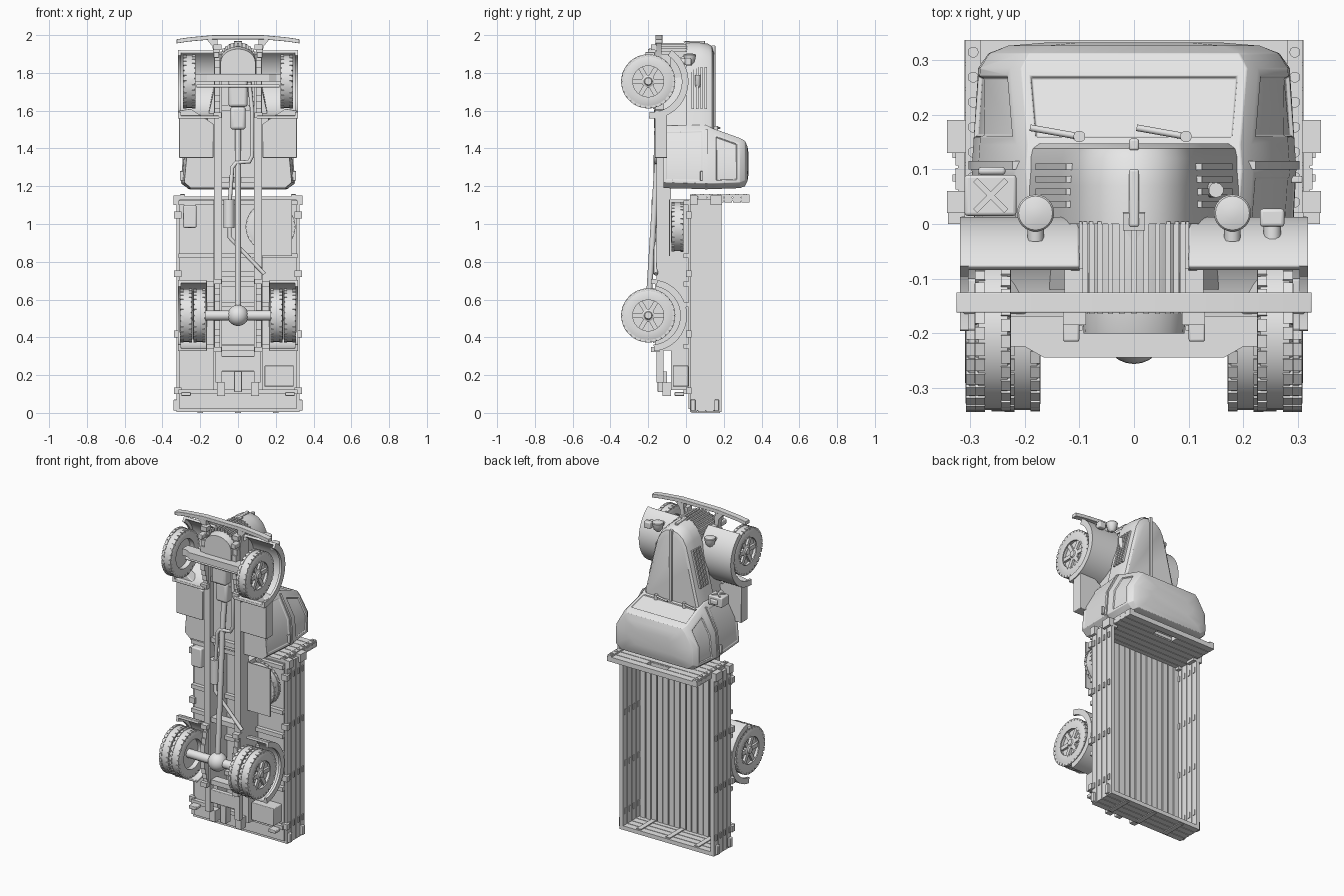
import bpy, bmesh
from math import sin, cos, pi, radians
from mathutils import Matrix

if "Cube" in bpy.data.objects:
    bpy.data.objects.remove(bpy.data.objects["Cube"])

grey = bpy.data.materials.new("plain grey")
grey.use_nodes = True
grey.diffuse_color = (0.8, 0.8, 0.8, 1)
grey.node_tree.nodes["Principled BSDF"].inputs["Base Color"].default_value = (0.8, 0.8, 0.8, 1)


def finish(name, bm, mirror=False, bevel=0, smooth=True):
    bmesh.ops.recalc_face_normals(bm, faces=bm.faces[:])
    mesh = bpy.data.meshes.new(name)
    bm.to_mesh(mesh)
    bm.free()
    ob = bpy.data.objects.new(name, mesh)
    bpy.context.collection.objects.link(ob)
    mesh.materials.append(grey)
    if bevel:
        mod = ob.modifiers.new("bevel", "BEVEL")
        mod.width, mod.segments, mod.limit_method = bevel, 3, "ANGLE"
    if mirror:
        ob.modifiers.new("mirror", "MIRROR").use_mirror_merge = False
    if smooth:
        bpy.ops.object.select_all(action="DESELECT")
        ob.select_set(True)
        bpy.context.view_layer.objects.active = ob
        bpy.ops.object.shade_smooth_by_angle(angle=radians(35))
    return ob


def add_box(bm, x0, x1, y0, y1, z0, z1, turn=Matrix()):
    place = Matrix.Translation(((x0 + x1) / 2, (y0 + y1) / 2, (z0 + z1) / 2))
    size = Matrix.Diagonal((x1 - x0, y1 - y0, z1 - z0, 1))
    bmesh.ops.create_cube(bm, size=1, matrix=turn @ place @ size)


def boxes(name, bounds, mirror=False, bevel=0):
    bm = bmesh.new()
    for b in bounds:
        add_box(bm, *b)
    return finish(name, bm, mirror, bevel, smooth=bevel > 0)


def skin(bm, rings, caps=True):
    loops = [[bm.verts.new(p) for p in ring] for ring in rings]
    n = len(loops[0])
    for a, b in zip(loops, loops[1:]):
        for i in range(n):
            bm.faces.new((a[i], a[(i + 1) % n], b[(i + 1) % n], b[i]))
    if caps:
        bm.faces.new(loops[0])
        bm.faces.new(loops[-1])


def prism_x(name, yz, x0, x1, **kw):
    bm = bmesh.new()
    skin(bm, [[(x, y, z) for y, z in yz] for x in (x0, x1)])
    return finish(name, bm, **kw)


def prism_y(name, xz, levels, **kw):
    # levels are (y, scale about the cowl end)
    bm = bmesh.new()
    skin(bm, [[(x * s, y, 1.5 + (z - 1.5) * s) for x, z in xz] for y, s in levels])
    return finish(name, bm, **kw)


def lathe(bm, profile, n=40):
    # profile of (radius, x) turned about the x axis
    skin(bm, [[(x, r * cos(2 * pi * i / n), r * sin(2 * pi * i / n)) for i in range(n)]
              for r, x in profile], caps=profile[0] != profile[-1])


def tube(name, points, radius, mirror=False):
    curve = bpy.data.curves.new(name, "CURVE")
    curve.dimensions, curve.bevel_depth, curve.use_fill_caps = "3D", radius, True
    curve.bevel_resolution = 3
    line = curve.splines.new("POLY")
    line.points.add(len(points) - 1)
    for p, co in zip(line.points, points):
        p.co = (*co, 1)
    curve.materials.append(grey)
    ob = bpy.data.objects.new(name, curve)
    bpy.context.collection.objects.link(ob)
    if mirror:
        ob.modifiers.new("mirror", "MIRROR").use_mirror_merge = False


def arc(cy, cz, r, start, end, n=22):
    angles = [radians(start + (end - start) * i / n) for i in range(n + 1)]
    return [(cy + r * cos(a), cz + r * sin(a)) for a in angles]


# Wheels: tyre, shoulder tread, spoked rim
def wheel(name, place, mirror=True, w=0.066):
    bm = bmesh.new()
    h = w / 2
    lathe(bm, [(.09, -h), (.128, -h), (.14, -h * .8), (.14, h * .8), (.128, h), (.09, h), (.09, -h)])
    lathe(bm, [(.091, -.004), (.091, .008)])
    lathe(bm, [(.091, h - .006), (.091, h + .001), (.082, h + .001), (.082, h - .006), (.091, h - .006)])
    lathe(bm, [(.035, -.004), (.035, .02), (.022, .026), (.018, h)], 20)
    for i in range(6):
        add_box(bm, .004, .022, .03, .089, -.012, .012, Matrix.Rotation(i * pi / 3, 4, "X"))
    for i in range(60):
        side = 1 if i % 2 else -1
        x = sorted((side * h * .45, side * h * .98))
        add_box(bm, *x, .128, .143, -.0115, .0115, Matrix.Rotation(i * pi / 30, 4, "X"))
    bm.transform(place)
    finish(name, bm, mirror)


wheel("front_wheel", Matrix.Translation((.258, -.2, 1.755)))
wheel("rear_outer_wheel", Matrix.Translation((.275, -.2, .516)))
wheel("rear_inner_wheel", Matrix.Translation((.204, -.2, .516)))
wheel("spare_wheel", Matrix.Translation((.172, -.045, .985)) @ Matrix.Rotation(-pi / 2, 4, "Z")
      @ Matrix.Diagonal((1, .92, .92, 1)), False)
boxes("spare_carrier", [(.12, .286, -.09, -.084, .83, 1.13)])

# Fenders and running boards
for label, z, r, a, b, x0, x1 in (("front", 1.755, .198, -93, 57, .1, .315),
                                  ("rear", .516, .19, -85, 80, .165, .315)):
    prism_x(label + "_fender", arc(-.185, z, r, a, b) + arc(-.185, z, r - .016, b, a), x0, x1,
            mirror=True, bevel=.004)
    prism_x(label + "_fender_lip", arc(-.185, z, r, a, b) + arc(-.185, z, r - .035, b, a), x1 - .012, x1 + .003,
            mirror=True)
prism_x("fender_inner_wall", arc(-.185, 1.755, .19, -85, 57), .1, .115, mirror=True)
prism_y("running_board", [(.13, 1.35), (.312, 1.35), (.312, 1.6), (.25, 1.61), (.13, 1.53)],
        [(-.165, 1), (-.1, 1)], mirror=True, bevel=.004)

# Cab: stacked sections narrowing to the windscreen, with windows and doors sunk in
bm = bmesh.new()
rings = []
for y, hw, hf, z0, z1 in ((-.12, .285, .2, 1.19, 1.52), (.1, .297, .217, 1.185, 1.525), (.145, .294, .214, 1.185, 1.505),
                          (.285, .285, .226, 1.19, 1.455), (.312, .266, .212, 1.2, 1.44),
                          (.326, .23, .18, 1.228, 1.41), (.332, .15, .12, 1.27, 1.365)):
    side = [(hw - .035, z0), (hw, z0 + .03), (hw * .6 + hf * .4 + .02, z0 * .45 + z1 * .55),
            (hf, z1 - .022), (hf - .02, z1)]
    rings.append([(x, y, z) for x, z in side] + [(-x, y, z) for x, z in reversed(side)])
skin(bm, rings)
bmesh.ops.recalc_face_normals(bm, faces=bm.faces[:])
flat = [f for f in bm.faces if max(abs(f.normal.x), abs(f.normal.z)) > .8 and f.calc_area() > .008]
panes = [f for f in flat if .19 < f.calc_center_median().y < .24]
doors = [f for f in flat if f.calc_center_median().y < .05 and abs(f.normal.x) > .8]
for faces, edge, depth in ((panes, .015, -.008), (doors, .014, -.003)):
    bmesh.ops.inset_region(bm, faces=faces, thickness=edge, use_even_offset=True)
    bmesh.ops.inset_region(bm, faces=faces, thickness=.003, depth=depth, use_even_offset=True)
finish("cab", bm, bevel=.008)
belt = [(.255, 1.182), (.303, 1.215), (.291, 1.372), (.222, 1.504)]
prism_y("belt_moulding", belt + [(-x, z) for x, z in reversed(belt)], [(.1, 1), (.115, 1)])
boxes("door_handle", [(.28, .308, .075, .088, 1.23, 1.28)], True, .003)
for label, x in (("right", -.1), ("left", .095)):
    tube(label + "_wiper", [(x, .16, 1.512), (x - .09, .176, 1.508)], .006)
    tube(label + "_wiper_pivot", [(x, .16, 1.49), (x, .16, 1.52)], .011)

# Hood and nose: tapering plan outline with a rounded top
half = [(.0, 1.965), (.045, 1.953), (.08, 1.925), (.104, 1.88), (.135, 1.76), (.2, 1.49)]
outline = half + [(-x, z) for x, z in reversed(half[1:])]
prism_y("hood", outline, [(.0, 1), (.07, .995), (.12, .975), (.138, .945), (.147, .88)])
prism_y("engine_bay", [(x * .93, z - .02) for x, z in outline], [(-.12, .97), (.01, 1)])
boxes("hood_ridge", [(-.009, .009, -.005, .1, 1.93, 1.97), (-.009, .009, .135, .156, 1.5, 1.945)], bevel=.004)
prism_x("hood_vee", [(.03, 1.9), (.0, 1.9), (-.012, 1.965), (.02, 1.968)], -.02, .02)

# Grille: vertical bars wrapped round a curved core
bm = bmesh.new()
for side in (-1, 1):
    for a in range(0, 91, 13):
        x, z = side * .098 * sin(radians(a)), 1.875 + .078 * cos(radians(a))
        add_box(bm, x - .005, x + .005, -.165, .005, z - .012, z + .006)
finish("grille_bars", bm, smooth=False)
core = [(.095 * sin(radians(a)), 1.865 + .075 * cos(radians(a))) for a in range(-90, 91, 15)]
prism_y("grille_core", core + [(.095, 1.78), (-.095, 1.78)], [(-.2, .97), (-.15, 1), (.01, 1)])

# Hood side louvres lying along the taper
for y in (.03, .053, .076, .099):
    prism_y("louvre", [(.1, 1.83), (.124, 1.83), (.142, 1.765), (.18, 1.61), (.16, 1.61)],
            [(y, 1), (y + .012, 1)], mirror=True)

# Lamps, horn, fuel can
bm = bmesh.new()
lathe(bm, [(.01, -.05), (.025, -.035), (.031, -.01), (.034, .004), (.031, .008), (.012, .013)], 24)
bm.transform(Matrix.Translation((.18, .02, 1.89)) @ Matrix.Rotation(-pi / 2, 4, "Y"))
finish("headlight", bm, mirror=True)
tube("headlight_stem", [(.18, -.03, 1.87), (.18, .01, 1.875)], .015, True)
boxes("marker_lamp", [(.23, .275, -.005, .028, 1.84, 1.88)], bevel=.006)
tube("marker_lamp_stem", [(.253, -.03, 1.86), (.253, .0, 1.86)], .016)
tube("horn", [(.12, .062, 1.7), (.15, .062, 1.76), (.15, .062, 1.79)], .014)
boxes("fuel_can", [(-.31, -.215, .015, .09, 1.515, 1.575), (-.285, -.235, .09, .104, 1.53, 1.56)], bevel=.006)
bm = bmesh.new()
for a in (-45, 45):
    turn = Matrix.Translation((-.262, .052, 1.575)) @ Matrix.Rotation(radians(a), 4, "Z")
    add_box(bm, -.04, .04, -.005, .005, -.004, .004, turn)
finish("fuel_can_ribs", bm, smooth=False)

# Bumper: bowed bar with brackets
bow = [(-.325, 1.968), (-.26, 1.978), (-.13, 1.99), (.13, 1.99), (.26, 1.978), (.325, 1.968)]
prism_y("bumper", [(x, z + .01) for x, z in bow] + [(x, z - .012) for x, z in reversed(bow)],
        [(-.162, 1), (-.125, 1)], bevel=.002)
prism_y("bumper_bracket", [(.1, 1.85), (.125, 1.85), (.135, 1.94), (.17, 1.982), (.11, 1.982)],
        [(-.16, 1), (-.13, 1)], mirror=True)
boxes("tow_hooks", [(.1, .13, -.215, -.165, 1.88, 1.91)], True, .004)

# Chassis
boxes("frame_rails", [(.085, .127, -.155, -.08, .33, 1.9), (.085, .12, -.155, -.12, .16, .34)], True)
boxes("cross_members", [(-.09, .09, -.145, -.09, z, z + .03) for z in (.33, .72, 1.22, 1.6, 1.87)])
boxes("tow_plate", [(-.09, .09, -.15, -.12, .22, .3), (-.02, .02, -.15, -.1, .11, .22)], bevel=.004)
for label, z in (("front", 1.755), ("rear", .516)):
    leaves = [(.094, .124, -.165 - i * .01, -.156 - i * .01, z - .18 + i * .035, z + .18 - i * .035) for i in range(4)]
    shackles = [(.088, .13, -.185, -.14, z + s * .18 - .014, z + s * .18 + .014) for s in (-1, 1)]
    boxes(label + "_leaf_spring", leaves + shackles, True)
axle = [(-.23, -.19), (-.2, -.19), (-.165, -.21), (.165, -.21), (.2, -.19), (.23, -.19)]
bm = bmesh.new()
skin(bm, [[(x, -.168, z) for x, y in axle] + [(x, y - .034, z) for x, y in reversed(axle)] for z in (1.755, 1.795)])
finish("front_axle", bm, smooth=False)
tube("steering_rod", [(-.22, -.2, 1.73), (.22, -.2, 1.73)], .009)
tube("rear_axle", [(-.25, -.2, .516), (.25, -.2, .516)], .027)
bm = bmesh.new()
bmesh.ops.create_uvsphere(bm, u_segments=24, v_segments=14, radius=.056,
                          matrix=Matrix.Translation((0, -.2, .516)))
finish("differential", bm)
tube("drive_shaft", [(0, -.2, .55), (0, -.15, 1.36), (0, -.13, 1.55)], .016)
boxes("engine_sump", [(-.05, .05, -.195, -.1, 1.62, 1.86), (-.04, .04, -.17, -.1, 1.5, 1.62)], bevel=.015)
tube("exhaust_pipe", [(.06, -.14, 1.75), (.075, -.155, 1.6), (.075, -.16, 1.36), (.06, -.16, 1.33), (-.01, -.16, 1.325),
                      (-.03, -.16, 1.3), (-.045, -.16, 1.1), (-.045, -.16, .93), (.14, -.16, .735)], .011)
tube("muffler", [(-.048, -.155, .98), (-.048, -.155, 1.13)], .03)

# Load bed: floor, beams, slatted walls
boxes("bed_floor", [(-.31, .31, .012, .024, .02, 1.13)])
boxes("floor_planks", [(-.3 + i * .04, -.266 + i * .04, .02, .034, .03, 1.12) for i in range(15)])
boxes("bed_beams", [(.085, .13, -.08, .015, .12, 1.13)], True)
boxes("bed_crossbeams", [(-.315, .315, -.012, .014, z, z + .025) for z in (.1, .34, .56, .67, .82, 1.1)])
rows = [.02 + i * .0433 for i in range(4)]
posts = (.1, .4, .72, 1.03)
boxes("side_slats", [(.302, .326, y, y + .0393, .012, 1.13) for y in rows]
      + [(.306, .322, .02, .188, .012, 1.13)], True)
boxes("side_straps", [(.298, .332, y + .014, y + .027, z, z + .035) for y in rows for z in posts], True)
boxes("side_brackets", [(.3, .34, .0, .03, z, z + .035) for z in posts], True)
boxes("tailgate", [(-.326, .326, y, y + .0393, .005, .03) for y in rows] + [(-.31, .31, .02, .188, .01, .026)])
boxes("tailgate_straps", [(x - .015, x + .015, .03, .18, .0, .036) for x in (-.2, 0, .2)])
boxes("corner_latches", [(.31, .342, y, y + .025, .012, .07) for y in (.025, .15)], True, .004)

# Headboard with a slot in the middle
lanes = [.02 + i * .0457 for i in range(7)]
slats = []
for i, y in enumerate(lanes):
    spans = [(-.31, -.07), (.07, .31)] if i == 5 else [(-.31, .31)]
    slats += [(a, b, y, y + .042, 1.115, 1.145) for a, b in spans]
boxes("headboard_slats", slats)
boxes("headboard_backing", [(-.31, .31, .02, .248, 1.122, 1.138), (-.31, .31, .293, .336, 1.122, 1.138),
                            (.07, .31, .24, .3, 1.122, 1.138), (-.31, -.07, .24, .3, 1.122, 1.138)])
boxes("headboard_posts", [(.28, .308, .02, .336, 1.142, 1.155), (.28, .342, .02, .06, 1.1, 1.15),
                          (.28, .342, .13, .19, 1.1, 1.15)], True)
for y in lanes:
    tube("headboard_bolt", [(.294, y + .02, 1.15), (.294, y + .02, 1.16)], .01, True)

# Under-bed boxes and rear details
boxes("tool_box", [(.14, .295, -.07, .012, .14, .25)], bevel=.004)
boxes("battery_box", [(-.29, -.22, -.05, .012, .98, 1.1)], bevel=.008)
boxes("tail_lamp", [(.25, .3, -.06, -.01, .09, .11)], True, .004)
boxes("rear_hangers", [(.07, .11, -.125, -.08, .09, .16)], True)
